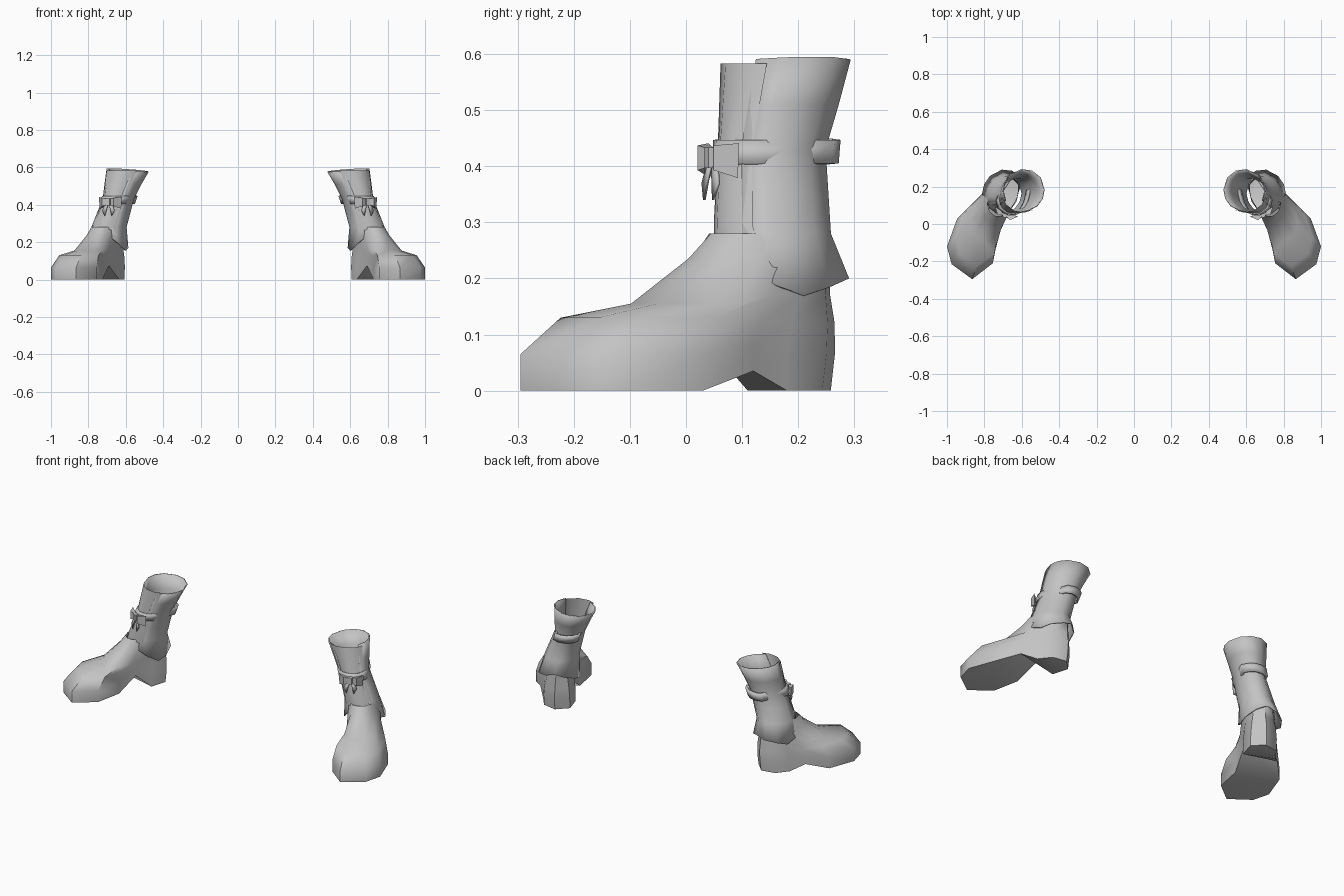
import bpy, bmesh, math
from mathutils import Vector

if "Cube" in bpy.data.objects:
    bpy.data.objects.remove(bpy.data.objects["Cube"])

mat = bpy.data.materials.new("grey_leather")
mat.diffuse_color = (0.55, 0.55, 0.55, 1)
mat.use_nodes = True
mat.node_tree.nodes["Principled BSDF"].inputs["Base Color"].default_value = mat.diffuse_color

FRONT = Vector((0.40, -0.916, 0))   # heading of the toes
SIDE = Vector((0.916, 0.40, 0))     # towards the outer side
# shaft sections: z, centre x, centre y, front radius, side radius
SECTIONS = [(0.20, 0.70, 0.167, 0.124, 0.107), (0.28, 0.69, 0.155, 0.105, 0.090),
            (0.43, 0.64, 0.152, 0.100, 0.078), (0.59, 0.59, 0.180, 0.115, 0.112)]


def section(z):
    """Shaft section at a height, interpolated."""
    z = min(max(z, 0.20), 0.59)
    for a, b in zip(SECTIONS, SECTIONS[1:]):
        if z <= b[0]:
            t = (z - a[0]) / (b[0] - a[0])
            return [p + (q - p) * t for p, q in zip(a, b)]


def on_shaft(deg, z, off=0.0, zs=None):
    """Point on the shaft wall; angle 0 is the front, 90 the outer side."""
    _, cx, cy, rf, rs = section(z if zs is None else zs)
    a = math.radians(deg)
    p = Vector((cx, cy, z)) + FRONT * (rf + off) * math.cos(a) + SIDE * (rs + off) * math.sin(a)
    return p


def make(name, verts, faces, thick=0.0, angle=45):
    """Mesh part, optionally thickened, mirrored to the other foot."""
    me = bpy.data.meshes.new(name)
    me.from_pydata([tuple(v) for v in verts], [], faces)
    bm = bmesh.new()
    bm.from_mesh(me)
    bmesh.ops.recalc_face_normals(bm, faces=bm.faces)
    bm.to_mesh(me)
    bm.free()
    me.materials.append(mat)
    ob = bpy.data.objects.new(name, me)
    bpy.context.collection.objects.link(ob)
    bpy.ops.object.select_all(action='DESELECT')
    ob.select_set(True)
    bpy.context.view_layer.objects.active = ob
    bpy.ops.object.shade_smooth_by_angle(angle=math.radians(angle))
    if thick:
        s = ob.modifiers.new("thickness", 'SOLIDIFY')
        s.thickness = thick
        s.offset = -1
    m = ob.modifiers.new("other_foot", 'MIRROR')
    m.use_mirror_merge = False
    return ob


def loft(rows, closed=False):
    """Quads between rows of equal length."""
    n = len(rows[0])
    verts = [p for r in rows for p in r]
    faces = [(k * n + i, k * n + (i + 1) % n, (k + 1) * n + (i + 1) % n, (k + 1) * n + i)
             for k in range(len(rows) - 1) for i in range(n if closed else n - 1)]
    return verts, faces


# foot: sole outline swept up to the ankle
outline = [(0.865, -0.295), (0.975, -0.215), (1.0, -0.12), (0.945, 0.03), (0.855, 0.12),
           (0.795, 0.18), (0.745, 0.243), (0.665, 0.258), (0.608, 0.20), (0.635, 0.11),
           (0.69, 0.045), (0.725, -0.06), (0.755, -0.21)]
ankle_deg = [0, 25, 50, 75, 100, 125, 152, 180, 210, 240, 270, 305, 335]
arch = {4: 0.035, 10: 0.075}
toe_z = [0.065, 0.13, 0.155, 0.235, 0.28]
heel_z = [0.065, 0.12, 0.17, 0.225, 0.28]
blend = [0.0, 0.21, 0.58, 0.88, 1.0]
rows = [[Vector((x, y, arch.get(i, 0))) for i, (x, y) in enumerate(outline)]]
for k, t in enumerate(blend):
    ring = []
    for i, (x, y) in enumerate(outline):
        a = math.radians(ankle_deg[i])
        top = Vector((0.70, 0.15, 0)) + FRONT * 0.115 * math.cos(a) + SIDE * 0.078 * math.sin(a)
        back = 4 <= i <= 10
        p = Vector((x, y, 0)).lerp(top, t)
        if back and 0 < t < 0.9:                       # full, rounded heel
            p = Vector((x, y, 0)).lerp(top, t * 0.7)
        if 6 <= i <= 8 and t < 0.3:
            p += -FRONT * 0.008
        p.z = heel_z[k] if back else toe_z[k]
        if k == 0:
            p.z += arch.get(i, 0) * 0.5
        ring.append(p)
    rows.append(ring)
verts, faces = loft(rows, True)
faces += [(0, 1, 2, 3, 11, 12), (3, 4, 10, 11), (4, 5, 9, 10), (5, 6, 7, 8, 9)]
make("foot", verts, faces, angle=50)

# tongue: strip rising from the instep to the top
tongue_deg = [-50, -28, 0, 28, 50]
rows = [[on_shaft(d, z, off) for d in tongue_deg]
        for z, off in ((0.25, 0.0), (0.30, 0.004), (0.43, 0.0), (0.583, 0.004))]
make("tongue", *loft(rows))

# shaft: leather wall open at the front, with a pointed hem
shaft_deg = [38, 65, 90, 115, 150, 180, 210, 245, 270, 295, 322]
hem_z = [0.215, 0.19, 0.17, 0.185, 0.20, 0.215, 0.195, 0.17, 0.155, 0.185, 0.225]
rows = [[on_shaft(d, z, 0.004, 0.20) for d, z in zip(shaft_deg, hem_z)]]
for z in (0.28, 0.36, 0.43, 0.51):
    rows.append([on_shaft(d, z, 0.002) for d in shaft_deg])
rows.append([on_shaft(d, 0.585 + 0.01 * math.sin(math.radians(d)), 0.0, 0.59) for d in shaft_deg])
make("shaft", *loft(rows), thick=0.006)

# strap: stands off at the back, sinks in at the sides, meets the bow in front
strap_deg = [0, 30, 55, 85, 120, 138, 160, 180, 200, 222, 240, 275, 305, 330]
strap_off = [0.008, 0.010, 0.008, -0.003, -0.003, 0.020, 0.022, 0.022, 0.022, 0.020,
             -0.003, -0.003, 0.008, 0.010]
rows = [[on_shaft(d, z, o) for d, o in zip(strap_deg, strap_off)] for z in (0.405, 0.447)]
make("strap", *loft(rows, True), thick=0.012, angle=30)

# bow: two flared loops, a knot and two hanging tails
knot = on_shaft(0, 0.415, 0.012)


def at(s, f, z):
    return knot + SIDE * s + FRONT * f + Vector((0, 0, z))


for side, label in ((1, "outer"), (-1, "inner")):
    v = [at(side * s, f, z) for s, f, z in (
        (0.0, 0.002, 0.014), (0.0, 0.002, -0.014), (0.035, 0.016, 0.022), (0.035, 0.016, -0.022),
        (0.068, -0.020, 0.026), (0.062, -0.020, -0.036), (0.035, -0.014, 0.018), (0.035, -0.014, -0.018))]
    make("bow_loop_" + label, v, [(0, 1, 3, 2), (2, 3, 5, 4), (4, 5, 7, 6), (6, 7, 1, 0),
                                  (0, 2, 4, 6), (1, 7, 5, 3)], angle=30)
    v = [at(side * s, f, z) for s, f, z in (
        (0.0, 0.006, 0.0), (0.018, 0.004, -0.004), (0.036, 0.008, -0.045), (0.020, 0.012, -0.075))]
    make("bow_tail_" + label, v, [(0, 1, 2, 3)], thick=0.005, angle=30)

v = [at(s, f, z) for z in (-0.018, 0.018)
     for s, f in ((-0.014, -0.006), (0.014, -0.006), (0.010, 0.014), (-0.010, 0.014))]
make("bow_knot", v, [(0, 1, 2, 3), (4, 5, 6, 7)] +
     [(i, (i + 1) % 4, 4 + (i + 1) % 4, 4 + i) for i in range(4)], angle=30)
